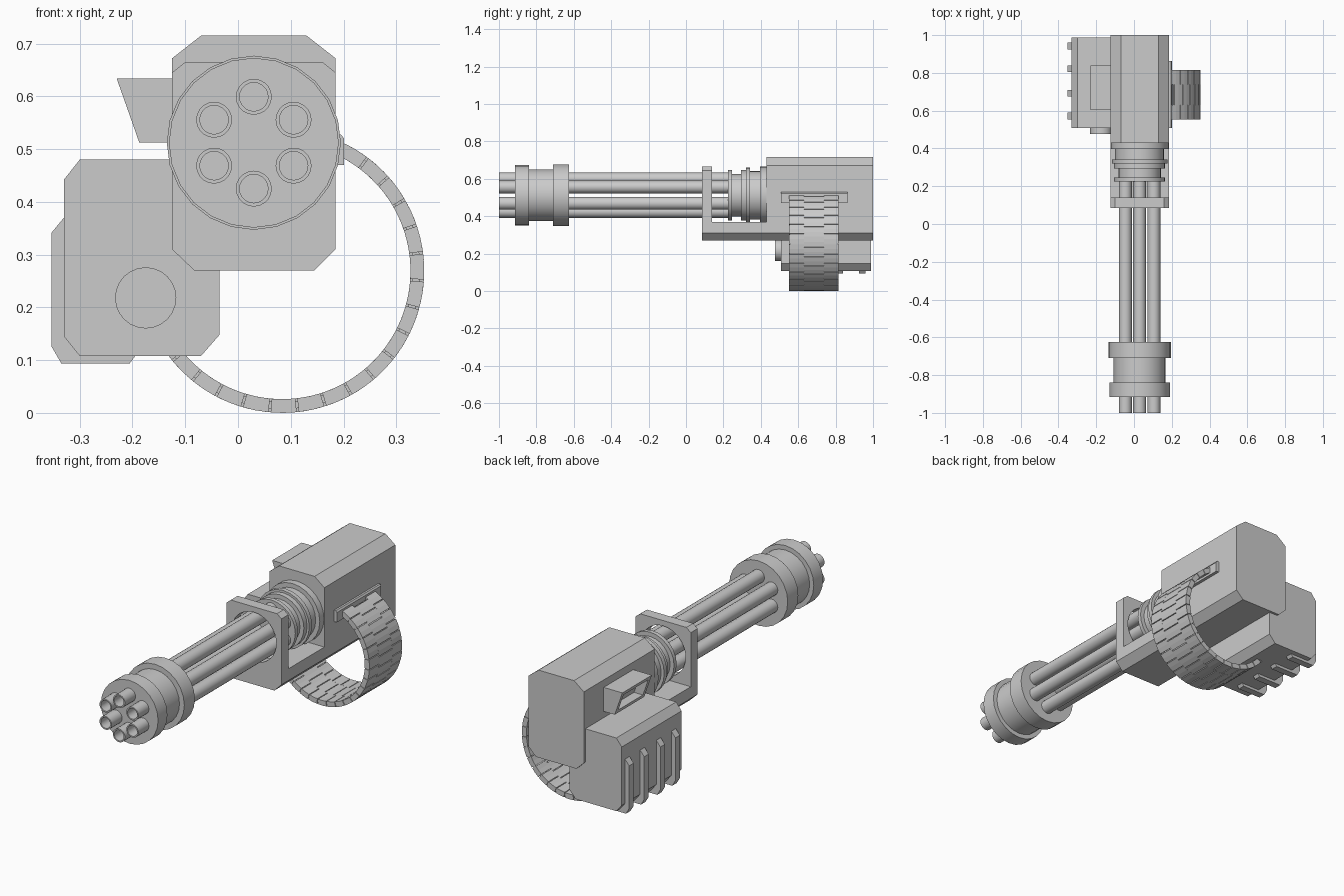
import bpy, bmesh
from math import sin, cos, pi, radians
from mathutils import Vector

if "Cube" in bpy.data.objects:
    bpy.data.objects.remove(bpy.data.objects["Cube"])

AX, AZ = 0.03, 0.512          # barrel cluster axis


def finish(name, bm, smooth=False):
    bmesh.ops.recalc_face_normals(bm, faces=bm.faces)
    mesh = bpy.data.meshes.new(name)
    bm.to_mesh(mesh)
    bm.free()
    ob = bpy.data.objects.new(name, mesh)
    bpy.context.collection.objects.link(ob)
    bpy.ops.object.select_all(action='DESELECT')
    bpy.context.view_layer.objects.active = ob
    ob.select_set(True)
    if smooth:
        bpy.ops.object.shade_smooth_by_angle(angle=radians(30))
    return ob


def add_prism(bm, pts, y0, y1):
    """Extrude an (x, z) outline from y0 to y1."""
    a = [bm.verts.new((x, y0, z)) for x, z in pts]
    b = [bm.verts.new((x, y1, z)) for x, z in pts]
    bm.faces.new(a)
    bm.faces.new(b[::-1])
    for i in range(len(pts)):
        j = (i + 1) % len(pts)
        bm.faces.new((a[i], b[i], b[j], a[j]))


def prism(name, pts, y0, y1):
    bm = bmesh.new()
    add_prism(bm, pts, y0, y1)
    return finish(name, bm)


def lathe(name, prof, cx, cz, n=24):
    """Spin an (r, y) profile about the y axis and cap both ends."""
    bm = bmesh.new()
    rings = [[bm.verts.new((cx + r * cos(2 * pi * k / n), y, cz + r * sin(2 * pi * k / n)))
              for k in range(n)] for r, y in prof]
    for a, b in zip(rings, rings[1:]):
        for k in range(n):
            m = (k + 1) % n
            bm.faces.new((a[k], a[m], b[m], b[k]))
    bm.faces.new(rings[0])
    bm.faces.new(rings[-1])
    return finish(name, bm, True)


def stepped(steps):
    """(radius, y0, y1) steps to a lathe profile."""
    return [p for r, a, b in steps for p in ((r, a), (r, b))]


# Main housing and the cradle floor running forward from it
prism("housing", [(-.083, .27), (.145, .27), (.185, .31), (.185, .672), (.13, .715),
                  (-.07, .715), (-.125, .672), (-.125, .31)], .43, 1.0)
prism("cradle_floor", [(-.083, .27), (.145, .27), (.185, .31), (.185, .37),
                       (-.125, .37), (-.125, .31)], .085, .43)

# Barrel support plate with round opening
plate = prism("support_plate", [(-.125, .37), (.185, .37), (.185, .645), (.16, .665),
                                (-.10, .665), (-.125, .645)], .085, .14)
cutter = lathe("plate_cutter", [(.126, 0), (.126, .2)], AX, AZ, 32)
cutter.hide_render = True
mod = plate.modifiers.new("opening", 'BOOLEAN')
mod.operation, mod.object, mod.solver = 'DIFFERENCE', cutter, 'EXACT'
bpy.context.view_layer.objects.active = plate
bpy.ops.object.modifier_apply(modifier=mod.name)
bpy.data.objects.remove(cutter)

# Six hollow barrels
for i in range(6):
    a = radians(30 + 60 * i)
    lathe("barrel_%d" % (i + 1), [(.027, -.75), (.027, -1), (.034, -1), (.034, .24)],
          AX + .087 * cos(a), AZ + .087 * sin(a), 20)

# Muzzle clamp and rear rotor collars
lathe("muzzle_clamp", stepped([(.161, -.915, -.84), (.138, -.84, -.71), (.165, -.71, -.625)]), AX, AZ)
lathe("rotor_collars", stepped([(.135, .225, .246), (.113, .246, .294), (.135, .294, .32),
                                (.147, .32, .342), (.13, .342, .396), (.153, .396, .44)]), AX, AZ)

# Ammunition box, its front cap and wrap-around ribs
prism("ammo_box", [(-.30, .108), (-.07, .108), (-.035, .148), (-.035, .48),
                   (-.30, .48), (-.33, .442), (-.33, .145)], .507, .988)
lathe("box_cap", [(.058, .477), (.058, .52)], -.175, .218)
for i, y in enumerate((.571, .692, .822, .943)):
    prism("box_rib_%d" % (i + 1), [(-.32, .37), (-.33, .37), (-.353, .342), (-.353, .125), (-.335, .094),
                                   (-.205, .094), (-.193, .11), (-.193, .12), (-.295, .12),
                                   (-.32, .15)], y - .018, y + .018)

# Ejection chute with recessed opening in its sloping side
bm = bmesh.new()
add_prism(bm, [(-.23, .634), (-.12, .634), (-.12, .512), (-.187, .512)], .603, .84)
bmesh.ops.recalc_face_normals(bm, faces=bm.faces)
bm.normal_update()
side = min(bm.faces, key=lambda f: f.normal.x)
bmesh.ops.inset_region(bm, faces=[side], thickness=.028)
bmesh.ops.inset_region(bm, faces=[side], thickness=0.0001, depth=0)
bmesh.ops.translate(bm, verts=side.verts, vec=Vector((.05, 0, 0)))
finish("ejection_chute", bm)

# Feed slot on the right side
prism("feed_slot", [(.18, .528), (.195, .528), (.201, .52), (.201, .47), (.18, .47)], .508, .864)

# Curved feed belt: outer columns and an offset centre column of links
BX, BZ = .084, .269


def arc_wedge(bm, a0, a1, r0, r1, y0, y1, n=2):
    t = [radians(a0 + (a1 - a0) * k / n) for k in range(n + 1)]
    pts = [(BX + r1 * cos(a), BZ + r1 * sin(a)) for a in t]
    pts += [(BX + r0 * cos(a), BZ + r0 * sin(a)) for a in reversed(t)]
    add_prism(bm, pts, y0, y1)


STEP, GAP = 11.4, .9
bm = bmesh.new()
for i in range(19):
    a = 64 - i * STEP
    for y0, y1, shift in ((.552, .630, 0), (.630, .738, 3.2), (.738, .816, 0)):
        arc_wedge(bm, a - shift, a - shift - STEP + GAP, .243, .269, y0, y1)
finish("belt_links", bm)
bm = bmesh.new()
for i in range(19):
    a = 62 - i * STEP
    arc_wedge(bm, a, a - STEP, .248, .262, .556, .812)
finish("belt_core", bm)
